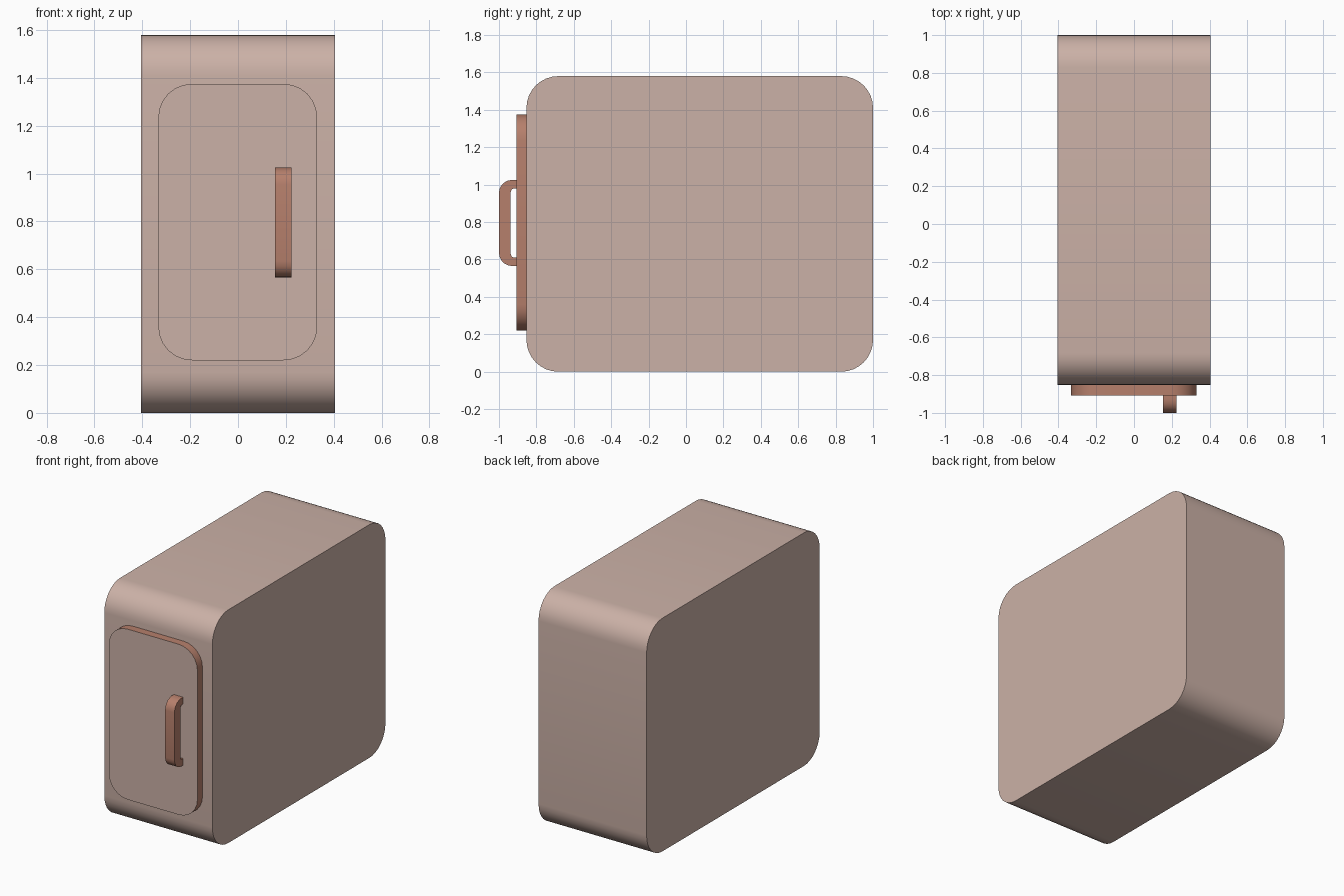
import bpy, bmesh, math
from mathutils import Vector

if "Cube" in bpy.data.objects:
    bpy.data.objects.remove(bpy.data.objects["Cube"])


def material(name, rgb):
    m = bpy.data.materials.new(name)
    m.diffuse_color = (*rgb, 1.0)
    m.use_nodes = True
    m.node_tree.nodes["Principled BSDF"].inputs["Base Color"].default_value = m.diffuse_color
    return m


pale = material("pale clay", (0.60, 0.44, 0.385))
terracotta = material("terracotta", (0.47, 0.215, 0.15))


def rounded(corners, segs):
    """Round each (a, b, radius) corner of a polygon with arcs of right angles."""
    pts = []
    n = len(corners)
    for i, (a, b, r) in enumerate(corners):
        p = Vector((a, b))
        if r == 0:
            pts.append(p)
            continue
        d0 = (Vector(corners[i - 1][:2]) - p).normalized()
        d1 = (Vector(corners[(i + 1) % n][:2]) - p).normalized()
        c = p + (d0 + d1) * r
        for k in range(segs + 1):
            t = math.pi / 2 * k / segs
            pts.append(c - d1 * r * math.cos(t) - d0 * r * math.sin(t))
    return pts


def extrude(name, pts, to3d, lo, hi, mats):
    """Extrude a 2D profile between lo and hi with smooth sides and sharp caps."""
    bm = bmesh.new()
    a = [bm.verts.new(to3d(p, lo)) for p in pts]
    b = [bm.verts.new(to3d(p, hi)) for p in pts]
    bm.faces.new(a)
    bm.faces.new(b)
    for i in range(len(pts)):
        j = (i + 1) % len(pts)
        bm.faces.new((a[i], a[j], b[j], b[i]))
    bmesh.ops.recalc_face_normals(bm, faces=bm.faces[:])
    for f in bm.faces:
        f.smooth = True
        # a second material covers the front-facing cap
        f.material_index = 1 if len(mats) > 1 and f.normal.y < -0.9 else 0
    for e in bm.edges:
        e.smooth = e.calc_face_angle(0) < math.radians(35)
    me = bpy.data.meshes.new(name)
    bm.to_mesh(me)
    bm.free()
    for m in mats:
        me.materials.append(m)
    ob = bpy.data.objects.new(name, me)
    bpy.context.collection.objects.link(ob)
    return ob


def box(a0, b0, a1, b1, r):
    return [(a0, b0, r), (a1, b0, r), (a1, b1, r), (a0, b1, r)]


def side_profile(p, x):
    return (x, p.x, p.y)


def front_profile(p, y):
    return (p.x, y, p.y)


# cabinet body: rounded side profile across the width
extrude("body", rounded(box(-0.853, 0, 1.0, 1.58, 0.17), 8),
        side_profile, -0.405, 0.405, [pale])

# door slab: terracotta rim with a pale front
extrude("door", rounded(box(-0.333, 0.22, 0.331, 1.375, 0.14), 6),
        front_profile, -0.907, -0.845, [terracotta, pale])

# bracket-shaped door handle
handle = [(-0.906, 0.565, 0), (-1.0, 0.565, 0.07), (-1.0, 1.025, 0.07),
          (-0.906, 1.025, 0), (-0.906, 0.98, 0), (-0.937, 0.98, 0.02),
          (-0.937, 0.61, 0.02), (-0.906, 0.61, 0)]
extrude("handle", rounded(handle, 5), side_profile, 0.154, 0.224, [terracotta])
